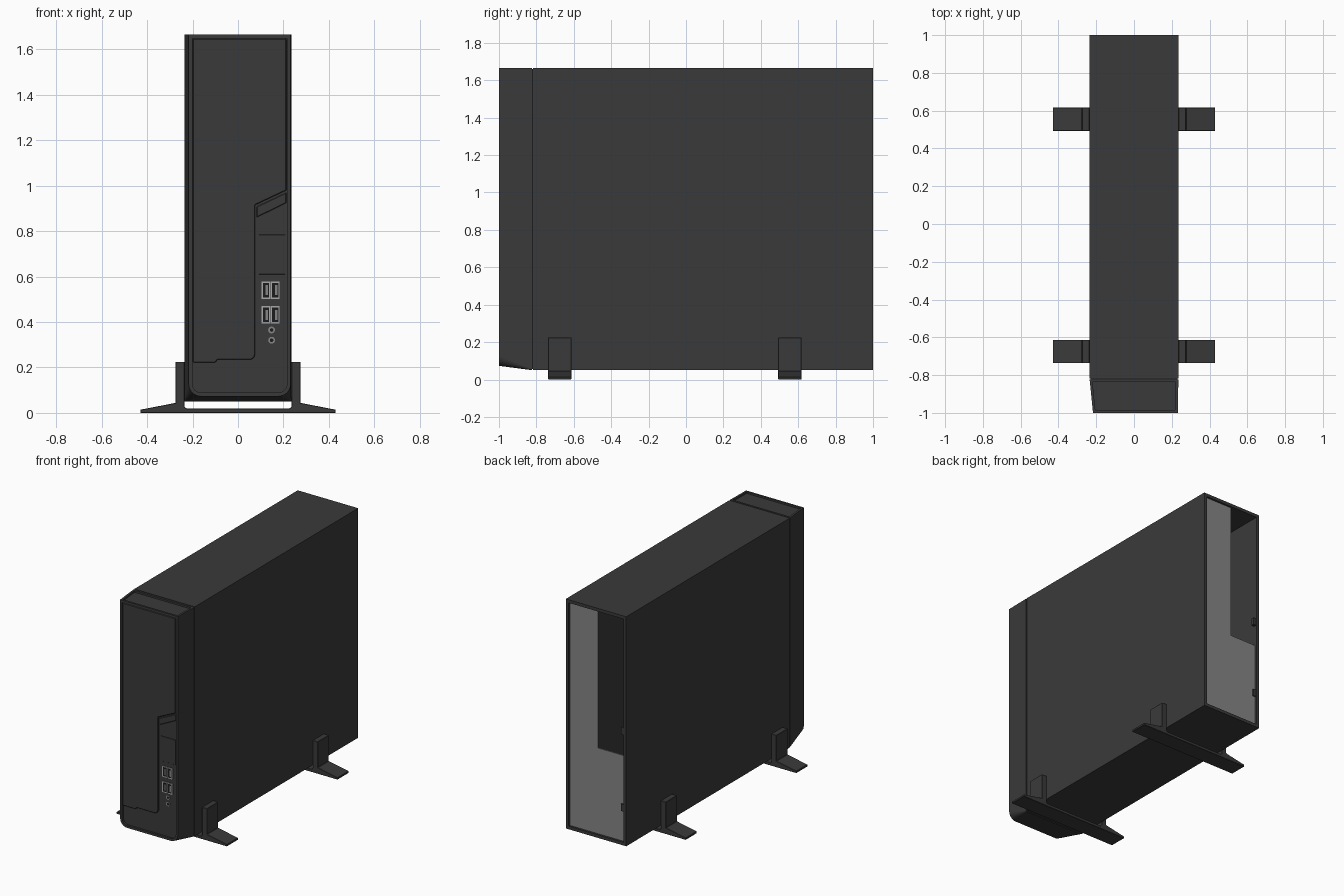
import bpy, bmesh, math
from mathutils import Vector

if "Cube" in bpy.data.objects:
    bpy.data.objects.remove(bpy.data.objects["Cube"])


def material(name, v):
    m = bpy.data.materials.new(name)
    m.diffuse_color = (v, v, v, 1)
    m.use_nodes = True
    m.node_tree.nodes["Principled BSDF"].inputs["Base Color"].default_value = m.diffuse_color
    return m


BLACK = material("charcoal plastic", 0.042)
DARK = material("socket black", 0.012)
STEEL = material("bare steel", 0.24)
LIGHT = material("light metal", 0.40)


def finish(bm, name, mat):
    bmesh.ops.recalc_face_normals(bm, faces=bm.faces)
    me = bpy.data.meshes.new(name)
    bm.to_mesh(me)
    bm.free()
    me.materials.append(mat)
    ob = bpy.data.objects.new(name, me)
    bpy.context.scene.collection.objects.link(ob)
    return ob


def loft(front, y0, back, y1):
    """Solid between two x-z outlines with equal point counts."""
    bm = bmesh.new()
    a = [bm.verts.new((x, y0, z)) for x, z in front]
    b = [bm.verts.new((x, y1, z)) for x, z in back]
    bm.faces.new(a)
    bm.faces.new(b[::-1])
    n = len(a)
    for i in range(n):
        bm.faces.new((a[i], b[i], b[(i + 1) % n], a[(i + 1) % n]))
    bmesh.ops.recalc_face_normals(bm, faces=bm.faces)
    return bm


def prism(name, pts, y0, y1, mat, bevel=0):
    ob = finish(loft(pts, y0, pts, y1), name, mat)
    if bevel:
        mod = ob.modifiers.new("bevel", 'BEVEL')
        mod.width = bevel
        mod.segments = 1
    return ob


def rect(x0, x1, z0, z1):
    return [(x0, z0), (x1, z0), (x1, z1), (x0, z1)]


def arc(cx, cz, r, a0, a1, n=8):
    return [(cx + r * math.cos(math.radians(a0 + (a1 - a0) * i / n)),
             cz + r * math.sin(math.radians(a0 + (a1 - a0) * i / n))) for i in range(n + 1)]


def recess(bm, direction, margin, depth):
    """Inset the largest face pointing this way and sink it."""
    d = Vector(direction)
    bm.normal_update()
    face = max((f for f in bm.faces if f.normal.dot(d) > 0.95), key=lambda f: f.calc_area())
    bmesh.ops.inset_region(bm, faces=[face], thickness=margin, use_even_offset=True)
    new = bmesh.ops.extrude_discrete_faces(bm, faces=[face])["faces"]
    bmesh.ops.translate(bm, verts=new[0].verts, vec=-d * depth)


# Main case: box open at the back
outline = rect(-0.235, 0.235, 0.05, 1.665)
bm = loft(outline, -0.817, outline, 1.0)
recess(bm, (0, 1, 0), 0.022, 1.78)
finish(bm, "case_shell", BLACK)

# Rear steel panel, L-shaped around the opening
prism("rear_panel", [(0.213, 0.072), (0.213, 1.643), (-0.005, 1.643), (-0.005, 0.675),
                     (-0.213, 0.675), (-0.213, 0.072)], 0.978, 0.986, STEEL)
for i, z in enumerate((0.31, 0.85)):
    prism(f"rear_latch_{i}", rect(-0.214, -0.19, z - 0.025, z + 0.025), 0.975, 0.995, BLACK)

# Seam between case and front bezel
prism("bezel_seam", rect(-0.229, 0.229, 0.056, 1.659), -0.825, -0.815, DARK)


# Front bezel with rounded lower corners, tapered left side and underside
def bezel_outline(x0, x1, z0, r):
    return (arc(x0 + r, z0 + r, r, 180, 270) + arc(x1 - r, z0 + r, r, 270, 360)
            + [(x1, 1.665), (x0, 1.665)])


bm = loft(bezel_outline(-0.217, 0.232, 0.073, 0.055), -1.0,
          bezel_outline(-0.235, 0.235, 0.05, 0.006), -0.823)
recess(bm, (0, -1, 0), 0.016, 0.014)
recess(bm, (0, 0, 1), 0.014, 0.012)
finish(bm, "front_bezel", BLACK)

# Raised front door above the lower L-shaped area
door = ([(-0.198, 1.647), (-0.198, 0.222), (-0.10, 0.222), (-0.09, 0.234)]
        + arc(0.05, 0.259, 0.025, 270, 360, 6)
        + [(0.075, 0.915), (0.213, 0.98), (0.213, 1.647)])
prism("front_door", door, -1.0, -0.984, BLACK, 0.003)

# Slanted ledge and button plate on the port column
prism("slanted_ledge", [(0.082, 0.86), (0.213, 0.925), (0.213, 0.97), (0.082, 0.908)],
      -0.993, -0.984, BLACK, 0.003)
prism("power_button", rect(0.092, 0.207, 0.61, 0.785), -0.989, -0.984, BLACK, 0.001)

# Paired upright sockets
for row, z in enumerate((0.54, 0.432)):
    for col, x in enumerate((0.123, 0.164)):
        tag = f"{row}_{col}"
        prism("usb_frame_" + tag, rect(x - 0.019, x + 0.019, z - 0.038, z + 0.038),
              -0.991, -0.984, LIGHT)
        prism("usb_hole_" + tag, rect(x - 0.014, x + 0.014, z - 0.031, z + 0.031),
              -0.992, -0.984, DARK)
        prism("usb_tongue_" + tag, rect(x - 0.001, x + 0.009, z - 0.022, z + 0.022),
              -0.993, -0.984, STEEL)

# Round audio sockets
for i, z in enumerate((0.365, 0.32)):
    prism(f"audio_ring_{i}", arc(0.148, z, 0.015, 0, 345, 23), -0.991, -0.984, STEEL)
    prism(f"audio_hole_{i}", arc(0.148, z, 0.008, 0, 330, 11), -0.992, -0.984, DARK)

# Two cross stands with upright clamps and tapered feet
half = [(0.43, 0.0), (0.43, 0.014), (0.275, 0.044), (0.275, 0.225),
        (0.236, 0.225), (0.236, 0.028), (0.228, 0.02)]
stand = half + [(-x, z) for x, z in reversed(half)]
for name, y in (("front_stand", -0.675), ("rear_stand", 0.555)):
    prism(name, stand, y - 0.062, y + 0.062, BLACK, 0.002)
